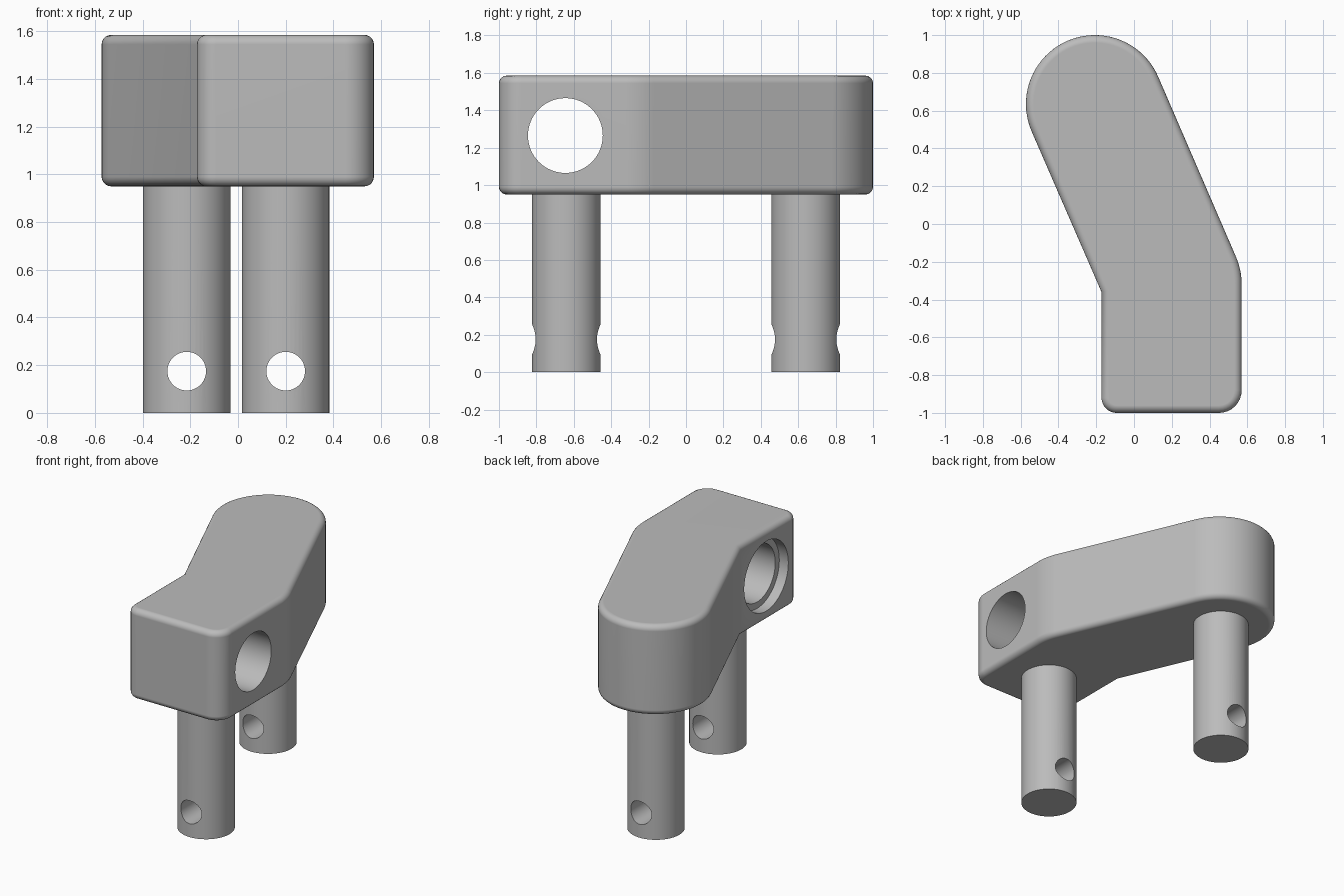
import bpy
import bmesh
from math import sin, cos, pi, radians
from mathutils import Matrix

cube = bpy.data.objects.get("Cube")
if cube:
    bpy.data.objects.remove(cube, do_unlink=True)

grey = bpy.data.materials.new("plain_grey")
grey.use_nodes = True
colour = (0.5, 0.5, 0.5, 1)
grey.diffuse_color = colour
grey.node_tree.nodes["Principled BSDF"].inputs["Base Color"].default_value = colour

BOTTOM, TOP = 0.95, 1.585


def finish_mesh(name, bm):
    bmesh.ops.recalc_face_normals(bm, faces=bm.faces)
    mesh = bpy.data.meshes.new(name)
    bm.to_mesh(mesh)
    bm.free()
    mesh.materials.append(grey)
    obj = bpy.data.objects.new(name, mesh)
    bpy.context.collection.objects.link(obj)
    return obj


def cylinder(name, centre, radius, length, axis="Z"):
    bm = bmesh.new()
    turn = {"X": Matrix.Rotation(pi / 2, 4, "Y"),
            "Y": Matrix.Rotation(pi / 2, 4, "X"),
            "Z": Matrix.Identity(4)}[axis]
    bmesh.ops.create_cone(bm, cap_ends=True, segments=64, radius1=radius,
                          radius2=radius, depth=length,
                          matrix=Matrix.Translation(centre) @ turn)
    return finish_mesh(name, bm)


def arc(cx, cy, r, start, end, steps):
    angles = [radians(start + (end - start) * i / steps) for i in range(steps + 1)]
    return [(cx + r * cos(a), cy + r * sin(a)) for a in angles]


def activate(obj):
    bpy.ops.object.select_all(action="DESELECT")
    obj.select_set(True)
    bpy.context.view_layer.objects.active = obj


def drill(obj, cutter):
    activate(obj)
    mod = obj.modifiers.new("hole", "BOOLEAN")
    mod.operation = "DIFFERENCE"
    mod.solver = "EXACT"
    mod.object = cutter
    bpy.ops.object.modifier_apply(modifier=mod.name)
    bpy.data.objects.remove(cutter, do_unlink=True)


def smooth(obj):
    activate(obj)
    bpy.ops.object.shade_smooth_by_angle(angle=radians(30))
    mod = obj.modifiers.new("even_shading", "WEIGHTED_NORMAL")
    mod.keep_sharp = True


# Bent block: outline extruded upward, with rounded top and bottom rims
bend = 23.3
outline = (arc(0.45, -0.88, 0.12, -90, 0, 8)
           + arc(0.2, -0.32, 0.37, 0, bend, 8)
           + arc(-0.207, 0.635, 0.365, bend, 180 + bend, 40)
           + [(-0.172, -0.36)]
           + arc(-0.092, -0.92, 0.08, 180, 270, 8))
bm = bmesh.new()
base = bm.faces.new([bm.verts.new((x, y, BOTTOM)) for x, y in outline])
walls = bmesh.ops.extrude_face_region(bm, geom=[base], use_keep_orig=True)
raised = [v for v in walls["geom"] if isinstance(v, bmesh.types.BMVert)]
bmesh.ops.translate(bm, verts=raised, vec=(0, 0, TOP - BOTTOM))
bmesh.ops.recalc_face_normals(bm, faces=bm.faces)
rims = [e for e in bm.edges if abs(e.verts[0].co.z - e.verts[1].co.z) < 0.001]
bmesh.ops.bevel(bm, geom=rims, offset=0.04, segments=5, profile=0.5,
                affect="EDGES", clamp_overlap=False)
block = finish_mesh("bent_block", bm)

# Cross bore with a shallow wider recess on one side
bore_y, bore_z = -0.645, 1.265
drill(block, cylinder("bore_cutter", (0.2, bore_y, bore_z), 0.2, 1.2, "X"))
drill(block, cylinder("recess_cutter", (-0.2, bore_y, bore_z), 0.245, 0.196, "X"))
smooth(block)

# Two pins, each with a cross hole near the foot
for name, x, y in (("front_pin", 0.2, -0.64), ("back_pin", -0.215, 0.64)):
    pin = cylinder(name, (x, y, BOTTOM / 2), 0.183, BOTTOM)
    drill(pin, cylinder("pin_hole_cutter", (x, y, 0.175), 0.081, 0.6, "Y"))
    smooth(pin)
